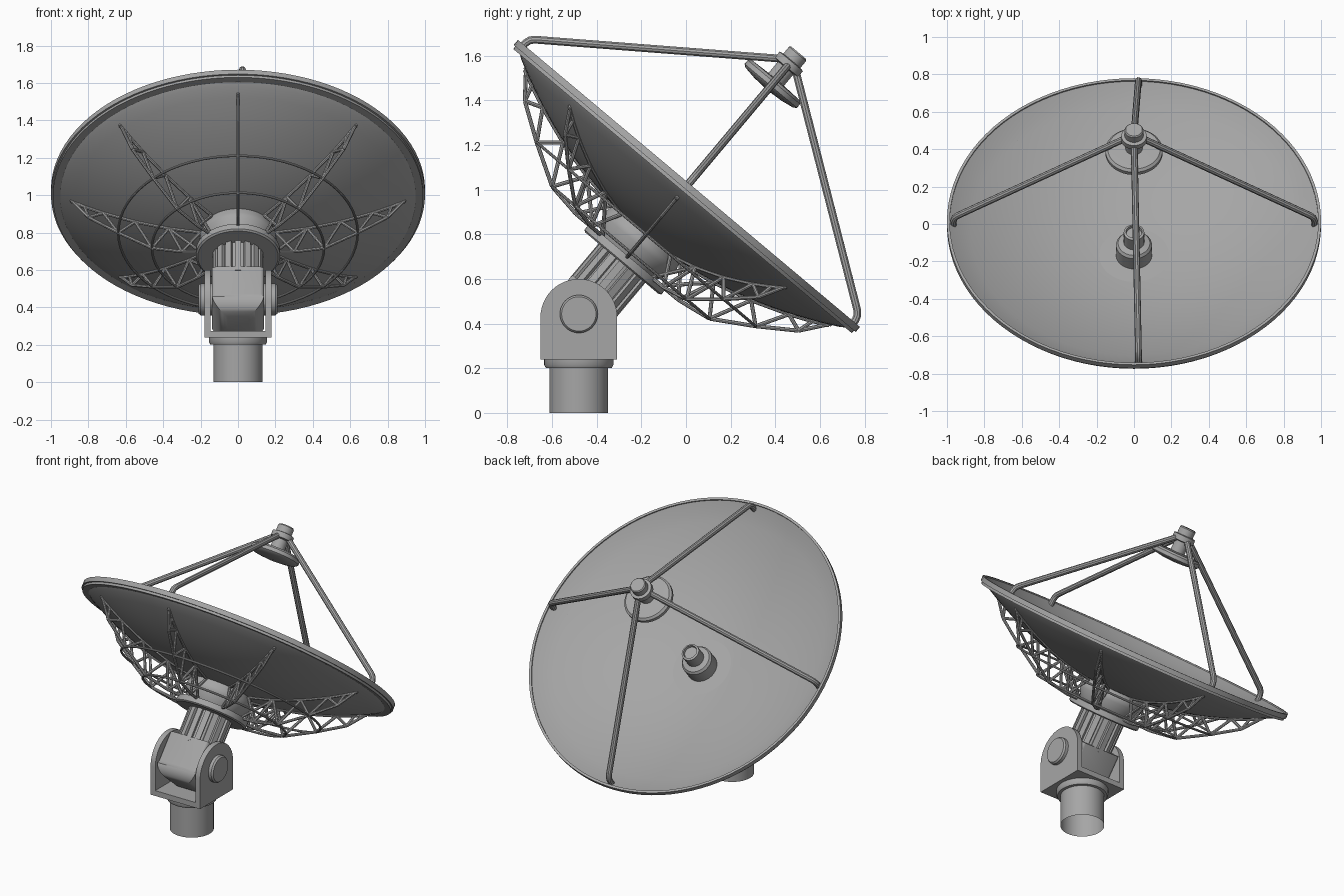
import bpy, bmesh, math
from mathutils import Matrix, Vector

cube = bpy.data.objects.get("Cube")
if cube:
    bpy.data.objects.remove(cube, do_unlink=True)

grey = bpy.data.materials.new("painted_grey")
grey.use_nodes = True
grey.diffuse_color = (0.38, 0.38, 0.38, 1)
grey.node_tree.nodes["Principled BSDF"].inputs["Base Color"].default_value = grey.diffuse_color

# Dish frame: origin at the rim centre, local z along the dish axis
TILT = Matrix.Translation((0, -0.006, 1.005)) @ Matrix.Rotation(math.radians(-40), 4, 'X')
PIVOT_Y = -0.48
GROUND = Matrix.Translation((0, PIVOT_Y, 0))


def finish(name, bm, frame):
    bmesh.ops.recalc_face_normals(bm, faces=bm.faces)
    mesh = bpy.data.meshes.new(name)
    bm.to_mesh(mesh)
    bm.free()
    mesh.materials.append(grey)
    obj = bpy.data.objects.new(name, mesh)
    bpy.context.collection.objects.link(obj)
    obj.matrix_world = frame
    return obj


def lathe(name, profile, frame, steps=64):
    """Revolve (radius, height) points about local z."""
    bm = bmesh.new()
    verts = [bm.verts.new((r, 0, z)) for r, z in profile]
    edges = [bm.edges.new(pair) for pair in zip(verts, verts[1:])]
    bmesh.ops.spin(bm, geom=verts + edges, axis=(0, 0, 1), cent=(0, 0, 0),
                   angle=math.tau, steps=steps, use_duplicate=False)
    bmesh.ops.remove_doubles(bm, verts=bm.verts, dist=1e-5)
    return finish(name, bm, frame)


def rods(name, segments, radius, frame):
    """Straight round bars between pairs of points."""
    bm = bmesh.new()
    for a, b in segments:
        a, b = Vector(a), Vector(b)
        turn = (b - a).to_track_quat('Z', 'Y').to_matrix().to_4x4()
        bmesh.ops.create_cone(bm, cap_ends=True, segments=8, radius1=radius, radius2=radius,
                              depth=(b - a).length,
                              matrix=Matrix.Translation((a + b) / 2) @ turn)
    return finish(name, bm, frame)


def tube(name, points, radius, frame, closed=False):
    """Bent round pipe through the points."""
    curve = bpy.data.curves.new(name, 'CURVE')
    curve.dimensions = '3D'
    curve.bevel_depth = radius
    curve.bevel_resolution = 3
    curve.use_fill_caps = True
    spline = curve.splines.new('POLY')
    spline.points.add(len(points) - 1)
    for point, co in zip(spline.points, points):
        point.co = (*co, 1)
    spline.use_cyclic_u = closed
    curve.materials.append(grey)
    obj = bpy.data.objects.new(name, curve)
    bpy.context.collection.objects.link(obj)
    obj.matrix_world = frame
    return obj


def box(bm, size, centre, turn=Matrix()):
    return bmesh.ops.create_cube(bm, size=1, matrix=turn @ Matrix.Translation(centre)
                                 @ Matrix.Diagonal((*size, 1)))["verts"]


def bowl(r):
    return -0.26 + 0.245 * (r / 0.93) ** 2


# Reflector dish with a flat lip and stepped rim
radii = [0.93 * i / 16 for i in range(17)]
inner = [(r, bowl(r)) for r in radii]
lip = [(0.985, 0.022), (0.985, 0.03), (1, 0.03), (1, 0.0), (0.99, 0.0), (0.99, -0.015),
       (0.95, -0.015)]
outer = [(r, bowl(r) - 0.014) for r in reversed(radii)]
lathe("dish", inner + lip + outer, TILT, 96)

# Feed horn in the dish centre
lathe("feed_horn", [(0, -0.27), (0.096, -0.27), (0.096, -0.165), (0.085, -0.15), (0.055, -0.14),
                    (0.055, -0.06), (0.043, -0.055), (0.04, -0.07), (0, -0.07)], TILT, 40)

# Secondary reflector and its mounting cap
lathe("secondary_reflector", [(0, 0.575), (0.08, 0.58), (0.14, 0.59), (0.153, 0.6),
                              (0.153, 0.622), (0.14, 0.634), (0, 0.64)], TILT, 48)
lathe("apex_cap", [(0, 0.63), (0.045, 0.63), (0.045, 0.705), (0.068, 0.71), (0.068, 0.743),
                   (0.05, 0.747), (0.05, 0.787), (0.044, 0.794), (0, 0.794)], TILT, 40)

# Four bent struts from the rim to the apex
strut = [(0.967, 0.0), (0.965, 0.04), (0.958, 0.062), (0.944, 0.078), (0.925, 0.092), (0.04, 0.725)]
for name, (dx, dy) in {"left": (1, 0), "right": (-1, 0), "upper": (0, -1), "lower": (0, 1)}.items():
    shift = 0.025 * abs(dy)
    path = [(dx * r + shift * r, dy * r, h) for r, h in strut]
    tube("strut_" + name, path, 0.018, TILT)

# Eight flat truss ribs behind the dish
low = [(0.2, -0.40), (0.3, -0.40), (0.46, -0.375), (0.64, -0.268), (0.8, -0.16), (0.89, -0.045)]
high = [(r, bowl(r) - 0.018) for r in (0.2, 0.37, 0.55, 0.72, 0.82, 0.89)]
bars = list(zip(low, low[1:])) + list(zip(high, high[1:]))
bars += list(zip(low[1:], high[1:]))
bars += list(zip(low[1:], high)) + [(low[0], high[1])]
for i in range(8):
    a = math.tau * i / 8
    flat = [[(r * math.cos(a), r * math.sin(a), h) for r, h in bar] for bar in bars]
    rods(f"truss_rib_{i + 1}", flat, 0.009, TILT)

# Hoops joining the ribs
for name, (r, h) in {"inner": low[2], "outer": low[3]}.items():
    circle = [(r * math.cos(math.tau * k / 64), r * math.sin(math.tau * k / 64), h)
              for k in range(64)]
    tube("truss_hoop_" + name, circle, 0.007, TILT, True)

# Hub and flange behind the dish
lathe("hub", [(0, -0.25), (0.19, -0.25), (0.205, -0.30), (0.205, -0.325), (0.165, -0.395),
              (0.225, -0.395), (0.225, -0.43), (0.215, -0.437), (0, -0.437)], TILT)

# Fluted shaft: core with raised slats
lathe("shaft_core", [(0, -0.42), (0.122, -0.42), (0.122, -0.66), (0, -0.66)], TILT)
bm = bmesh.new()
for i in range(16):
    box(bm, (0.03, 0.034, 0.22), (0.122, 0, -0.535), Matrix.Rotation(math.tau * i / 16, 4, 'Z'))
finish("shaft_slats", bm, TILT)

# Rounded pivot block at the foot of the shaft
bm = bmesh.new()
box(bm, (0.28, 0.272, 0.275), (0, 0, -0.7575))
bottom = [e for e in bm.edges if min(v.co.z for v in e.verts) < -0.8
          and max(v.co.z for v in e.verts) < -0.8]
bmesh.ops.bevel(bm, geom=bottom, offset=0.085, segments=8, profile=0.5, affect='EDGES')
upright = [e for e in bm.edges if e.calc_length() > 0.12
           and abs(e.verts[0].co.z - e.verts[1].co.z) > 0.12]
bmesh.ops.bevel(bm, geom=upright, offset=0.02, segments=3, profile=0.5, affect='EDGES')
finish("pivot_block", bm, TILT)

# Fork: two round-topped cheeks on a base plate
for name, side in (("left", 1), ("right", -1)):
    bm = bmesh.new()
    arc = [(0.172 * math.cos(math.pi * k / 24), 0.428 + 0.172 * math.sin(math.pi * k / 24))
           for k in range(25)]
    outline = [(0.172, 0.24)] + arc + [(-0.172, 0.24)]
    face = bm.faces.new([bm.verts.new((side * 0.146, y, z)) for y, z in outline])
    grown = bmesh.ops.extrude_face_region(bm, geom=[face])["geom"]
    bmesh.ops.translate(bm, vec=(side * 0.034, 0, 0),
                        verts=[g for g in grown if isinstance(g, bmesh.types.BMVert)])
    finish("fork_cheek_" + name, bm, GROUND)
    # Round pivot boss through the cheek
    axle = Matrix.Translation((0, PIVOT_Y, 0.443)) @ Matrix.Rotation(side * math.pi / 2, 4, 'Y')
    lathe("pivot_boss_" + name, [(0, 0.12), (0.085, 0.12), (0.085, 0.2), (0.077, 0.21), (0, 0.21)],
          axle, 40)
bm = bmesh.new()
box(bm, (0.36, 0.344, 0.035), (0, 0, 0.2575))
finish("fork_base", bm, GROUND)

# Collar and pedestal
lathe("collar", [(0, 0.24), (0.155, 0.24), (0.155, 0.215), (0.148, 0.202), (0.12, 0.2)], GROUND)
lathe("pedestal", [(0.131, 0.205), (0.131, 0)], GROUND)

# Turn pipes into meshes and smooth all but the sharp edges
bpy.ops.object.select_all(action='DESELECT')
pipes = [o for o in bpy.context.scene.objects if o.type == 'CURVE']
for o in pipes:
    o.select_set(True)
bpy.context.view_layer.objects.active = pipes[0]
bpy.ops.object.convert(target='MESH')
bpy.ops.object.select_all(action='DESELECT')
parts = [o for o in bpy.context.scene.objects if o.type == 'MESH']
for o in parts:
    o.select_set(True)
bpy.context.view_layer.objects.active = parts[0]
bpy.ops.object.shade_smooth_by_angle(angle=math.radians(35))
